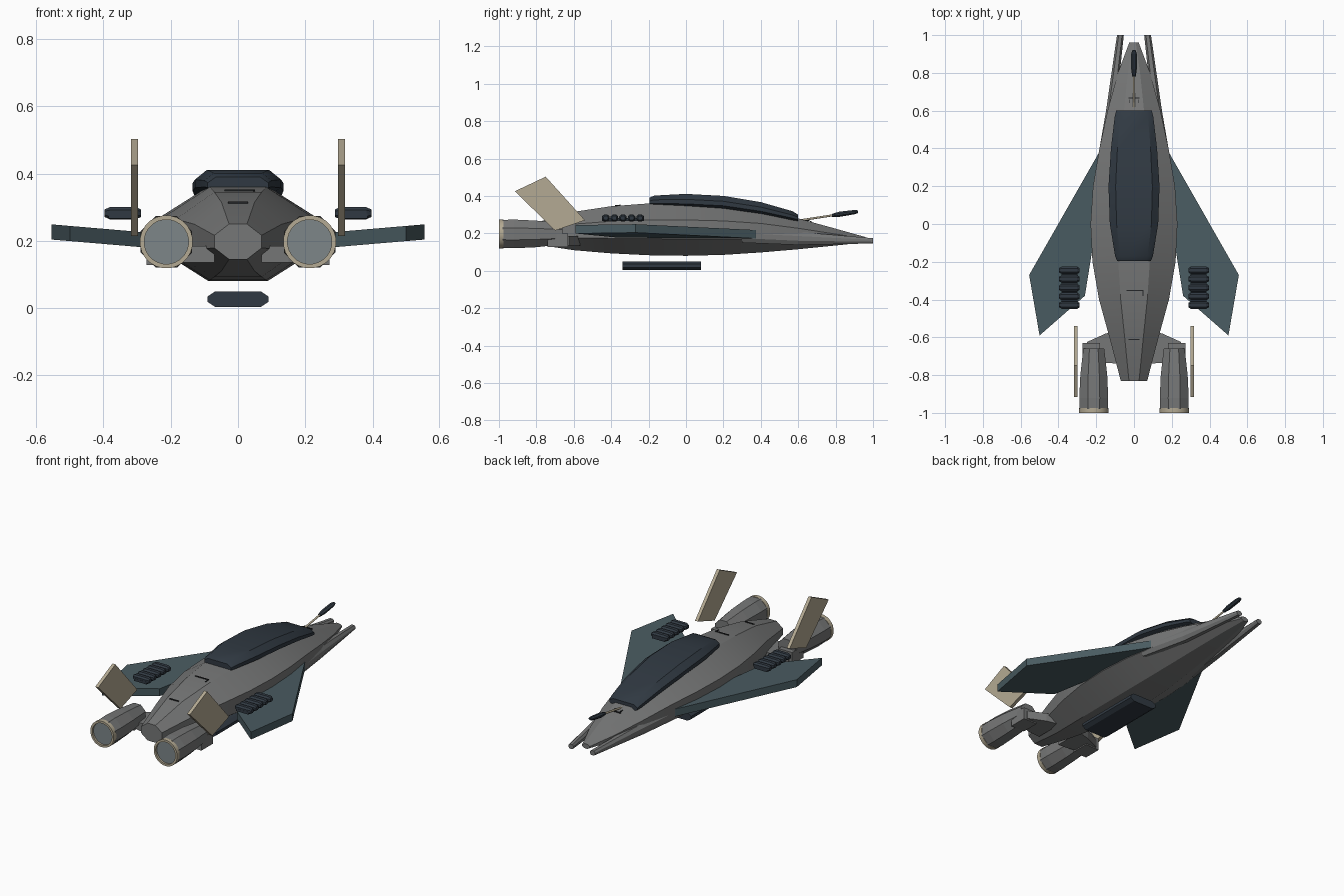
import bpy, bmesh, math
from mathutils import Vector

cube = bpy.data.objects.get("Cube")
if cube:
    bpy.data.objects.remove(cube, do_unlink=True)


def material(name, rgb):
    m = bpy.data.materials.new(name)
    m.use_nodes = True
    lin = [(c / 255 / 1.055 + 0.0521) ** 2.4 for c in rgb] + [1]
    m.diffuse_color = lin
    bsdf = next(n for n in m.node_tree.nodes if n.type == 'BSDF_PRINCIPLED')
    bsdf.inputs["Base Color"].default_value = lin
    return m


GREY = material("hull grey", (118, 119, 119))
TEAL = material("wing teal", (74, 92, 98))
DARK = material("dark blue", (48, 57, 66))
BEIGE = material("sand", (180, 170, 147))
STEEL = material("nozzle steel", (125, 134, 137))
BLACK = material("panel line black", (35, 37, 39))


def finish(name, bm, mat, smooth=None):
    bmesh.ops.recalc_face_normals(bm, faces=bm.faces)
    me = bpy.data.meshes.new(name)
    bm.to_mesh(me)
    bm.free()
    me.materials.append(mat)
    ob = bpy.data.objects.new(name, me)
    bpy.context.collection.objects.link(ob)
    if smooth:
        bpy.ops.object.select_all(action='DESELECT')
        ob.select_set(True)
        bpy.context.view_layer.objects.active = ob
        bpy.ops.object.shade_smooth_by_angle(angle=math.radians(smooth))
    return ob


def loft(name, rings, mat, smooth=None):
    """Skin a list of equal-length point rings and cap both ends."""
    bm = bmesh.new()
    vs = [[bm.verts.new(p) for p in r] for r in rings]
    n = len(vs[0])
    for a, b in zip(vs, vs[1:]):
        for i in range(n):
            j = (i + 1) % n
            bm.faces.new((a[i], a[j], b[j], b[i]))
    bm.faces.new(vs[0])
    bm.faces.new(vs[-1])
    return finish(name, bm, mat, smooth)


def octagon(y, w, zt, zb, flat=0.38, lo=0.32, hi=0.68, x=0):
    """Octagonal cross-section across the y axis."""
    h = zt - zb
    half = [(flat * w, zt), (w, zb + hi * h), (w, zb + lo * h), (flat * w, zb)]
    pts = half + [(-a, z) for a, z in reversed(half)]
    return [(x + a, y, z) for a, z in pts]


def circle(x, y, z, r, n=8):
    step = 2 * math.pi / n
    return [(x + r * math.cos(step * (i + .5)), y, z + r * math.sin(step * (i + .5)))
            for i in range(n)]


def box(name, lo, hi, mat):
    x0, y0, z0 = lo
    x1, y1, z1 = hi
    return loft(name, [[(x0, y, z0), (x1, y, z0), (x1, y, z1), (x0, y, z1)]
                       for y in (y0, y1)], mat)


def rod(name, a, b, r, mat, n=8):
    a, b = Vector(a), Vector(b)
    q = (b - a).to_track_quat('Z', 'Y')
    ring = [q @ Vector((px, pz, 0)) for px, _, pz in circle(0, 0, 0, r, n)]
    return loft(name, [[p + v for v in ring] for p in (a, b)], mat, 50)


# Fuselage: y, half width, top, bottom
hull = [(-.83, .07, .25, .145), (-.6, .13, .315, .11), (-.4, .185, .345, .093),
        (-.2, .22, .36, .083), (0, .23, .362, .08), (.2, .217, .352, .085),
        (.4, .183, .326, .098), (.6, .14, .28, .115), (.8, .085, .225, .135),
        (.96, .025, .18, .152)]
loft("fuselage", [octagon(*s) for s in hull], GREY, 25)

# Canopy
glass = [(-.195, .09, .39, .345), (-.17, .1, .402, .342), (0, .128, .411, .335),
         (.2, .135, .4, .325), (.4, .122, .367, .297), (.57, .102, .318, .265),
         (.6, .094, .3, .262)]
loft("canopy", [octagon(*s, flat=.72, lo=.3, hi=.62) for s in glass], DARK, 35)

# Belly pod
loft("belly_pod", [octagon(y, .09, .05, .003, flat=.75) for y in (-.34, .08)], DARK)

# Probe on the nose
rod("probe_rod", (0, .6, .268), (0, .82, .302), .006, BEIGE)
probe = [(.78, .009, .304, .288), (.82, .015, .316, .288), (.9, .015, .325, .302),
         (.92, .009, .323, .309)]
loft("probe_tip", [octagon(*s) for s in probe], DARK)

# Hatch seams
box("rear_hatch_seam", (-.04, -.355, .347), (.05, -.349, .353), BLACK)
box("rear_hatch_corner", (.045, -.38, .345), (.05, -.35, .351), BLACK)
box("tail_seam", (-.03, -.614, .311), (.03, -.608, .317), BLACK)
box("nose_seam", (-.03, .664, .261), (.03, .67, .267), BLACK)
box("nose_step_left", (.02, .64, .265), (.025, .66, .271), BLACK)
box("nose_step_right", (-.025, .64, .265), (-.02, .66, .271), BLACK)

for s, side in ((1, "left"), (-1, "right")):
    # Wing with slight dihedral
    plan = [(.15, .42), (.19, .37), (.555, -.27), (.5, -.59), (.26, -.38), (.215, -.1), (.15, -.1)]

    def wing_z(x):
        return .178 + (x - .25) * .085

    loft(side + "_wing", [[(s * x, y, wing_z(x) + t) for x, y in plan]
                          for t in (0, .045)], TEAL)

    # Launcher rack above the wing
    box(side + "_rack_base", (s * .3, -.45, .266), (s * .385, -.225, .281), DARK)
    for i in range(5):
        y = -.245 - i * .046
        ends = ((.288, .6), (.303, 1), (.382, 1), (.397, .6))
        loft(side + "_rack_tube", [[(s * x, y + b * .02 * k, .282 + c * .018 * k)
                                    for b, c in ((-1, -.5), (-.5, -1), (.5, -1), (1, -.5),
                                                 (1, .5), (.5, 1), (-.5, 1), (-1, .5))]
                                   for x, k in ends], DARK)

    # Engine, nozzle ring and recessed disc
    cx, cz = s * .213, .197
    body = [(-.98, .081), (-.92, .083), (-.8, .077), (-.66, .06)]
    loft(side + "_engine", [circle(cx, y, cz, r) for y, r in body], GREY)
    lip = [(-.975, .079), (-1, .079), (-1, .066), (-.982, .066)]
    loft(side + "_nozzle_ring", [circle(cx, y, cz, r, 24) for y, r in lip], BEIGE, 40)
    loft(side + "_nozzle_disc", [circle(cx, y, cz, .067, 24) for y in (-.988, -.98)], STEEL)

    # Engine pylon: flat arm plus a lower bracket
    arm = [(.07, -.56), (.15, -.58), (.25, -.625), (.25, -.7), (.15, -.735), (.07, -.74)]
    loft(side + "_pylon", [[(s * x, y, z) for x, y in arm] for z in (.135, .185)], GREY)
    box(side + "_pylon_bracket", (s * .18, -.74, .128), (s * .272, -.63, .2), GREY)

    # Tail fin
    fin = [(-.915, .425), (-.75, .503), (-.54, .27), (-.7, .215)]
    loft(side + "_tail_fin", [[(s * x, y, z) for y, z in fin] for x in (.298, .318)], BEIGE)

    # Nose prong
    prong = [(.3, .172, .028, .225, .15), (.6, .122, .026, .208, .138),
             (1, .072, .018, .174, .146)]
    loft(side + "_nose_prong", [octagon(y, w, zt, zb, flat=.5, x=s * x)
                                for y, x, w, zt, zb in prong], GREY)
